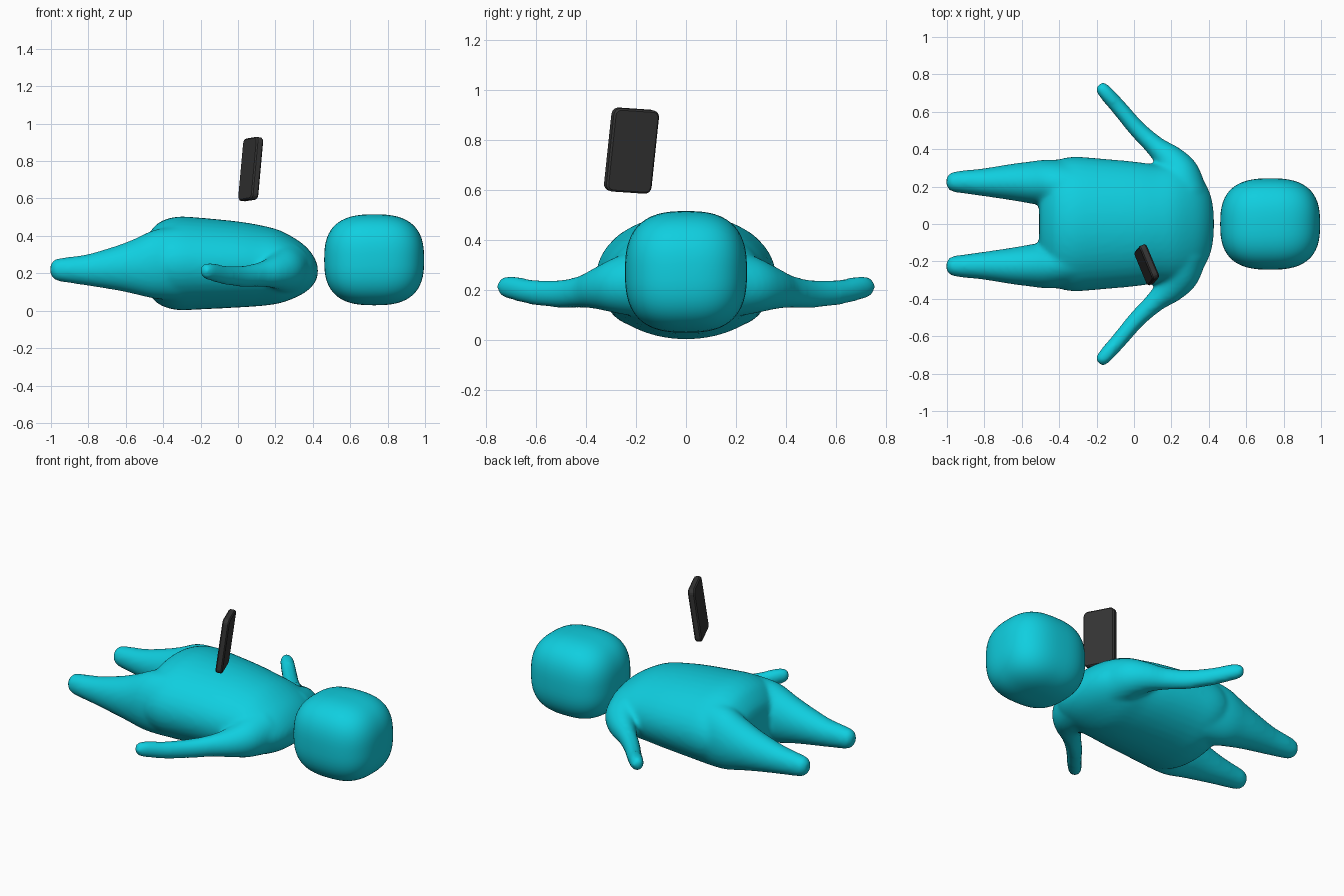
import bpy, bmesh, math
from mathutils import Vector, Matrix

if "Cube" in bpy.data.objects:
    bpy.data.objects.remove(bpy.data.objects["Cube"])


def material(name, rgb):
    m = bpy.data.materials.new(name)
    m.diffuse_color = (*rgb, 1)
    m.use_nodes = True
    m.node_tree.nodes["Principled BSDF"].inputs["Base Color"].default_value = m.diffuse_color
    return m


teal = material("teal", (0.005, 0.62, 0.74))
dark = material("dark grey", (0.036, 0.036, 0.036))


def add_object(name, bm, mat):
    bmesh.ops.recalc_face_normals(bm, faces=bm.faces)
    me = bpy.data.meshes.new(name)
    bm.to_mesh(me)
    bm.free()
    me.materials.append(mat)
    ob = bpy.data.objects.new(name, me)
    bpy.context.collection.objects.link(ob)
    return ob


def refine(rows, n=4):
    """Smooth curve through the section rows."""
    out = []
    for i in range(len(rows) - 1):
        p = [rows[max(0, min(len(rows) - 1, i + k))] for k in (-1, 0, 1, 2)]
        for s in range(n):
            t = s / n
            out.append([b + 0.5 * t * (c - a + t * (2*a - 5*b + 4*c - d + t * (3*(b - c) + d - a)))
                        for a, b, c, d in zip(*p)])
    return out + [list(rows[-1])]


def loft(bm, rows, flip=1, sides=40):
    """Elliptic tube; rows are x, y, z, horizontal radius, vertical radius."""
    rows = refine(rows)
    rings = []
    for i, (x, y, z, rh, rv) in enumerate(rows):
        a, b = rows[max(i - 1, 0)], rows[min(i + 1, len(rows) - 1)]
        side = Vector((a[1] - b[1], b[0] - a[0], 0)).normalized()
        ring = []
        for k in range(sides):
            w = math.tau * k / sides
            p = Vector((x, y, z)) + side * rh * math.cos(w) + Vector((0, 0, rv * math.sin(w)))
            p.y *= flip
            ring.append(bm.verts.new(p))
        rings.append(ring)
    for r, s in zip(rings, rings[1:]):
        for k in range(sides):
            j = (k + 1) % sides
            bm.faces.new((r[k], r[j], s[j], s[k]))
    bm.faces.new(rings[0])
    bm.faces.new(rings[-1])


torso = [(-0.507, 0, 0.25, 0.14, 0.06), (-0.495, 0, 0.25, 0.23, 0.13), (-0.45, 0, 0.252, 0.31, 0.195),
         (-0.40, 0, 0.253, 0.345, 0.23), (-0.32, 0, 0.253, 0.36, 0.25), (-0.2, 0, 0.252, 0.352, 0.245),
         (0, 0, 0.247, 0.334, 0.23), (0.12, 0, 0.241, 0.318, 0.216), (0.22, 0, 0.235, 0.315, 0.196),
         (0.31, 0, 0.227, 0.29, 0.156), (0.37, 0, 0.221, 0.235, 0.115), (0.41, 0, 0.215, 0.155, 0.066),
         (0.427, 0, 0.212, 0.06, 0.022)]
leg = [(-0.33, 0.19, 0.252, 0.15, 0.2), (-0.45, 0.218, 0.248, 0.128, 0.183), (-0.55, 0.222, 0.237, 0.113, 0.149),
       (-0.65, 0.224, 0.228, 0.098, 0.119), (-0.8, 0.223, 0.218, 0.075, 0.085), (-0.9, 0.225, 0.218, 0.063, 0.07),
       (-0.965, 0.225, 0.219, 0.054, 0.06), (-0.99, 0.225, 0.22, 0.042, 0.047), (-1.003, 0.225, 0.22, 0.022, 0.025)]
arm = [(0.25, 0.17, 0.228, 0.14, 0.14), (0.235, 0.27, 0.22, 0.115, 0.115), (0.19, 0.345, 0.208, 0.083, 0.087),
       (0.115, 0.415, 0.194, 0.056, 0.065), (0.02, 0.505, 0.184, 0.047, 0.056), (-0.07, 0.61, 0.19, 0.043, 0.051),
       (-0.14, 0.69, 0.207, 0.041, 0.048), (-0.175, 0.728, 0.212, 0.035, 0.04), (-0.19, 0.743, 0.214, 0.019, 0.022)]

# body: torso, legs and arms fused into one soft skin
bm = bmesh.new()
loft(bm, torso)
for side in (1, -1):
    loft(bm, leg, side)
    loft(bm, arm, side)
body = add_object("body", bm, teal)
rem = body.modifiers.new("fuse", 'REMESH')
rem.mode = 'VOXEL'
rem.voxel_size = 0.013
rem.use_smooth_shade = True
soft = body.modifiers.new("soften", 'SMOOTH')
soft.factor = 0.5
soft.iterations = 10

# head: rounded cube
bm = bmesh.new()
bmesh.ops.create_cube(bm, size=2)
bmesh.ops.subdivide_edges(bm, edges=bm.edges[:], cuts=15, use_grid_fill=True)
for v in bm.verts:
    d = v.co.normalized()
    d /= sum(abs(c) ** 2.7 for c in d) ** (1 / 2.7)
    v.co = Vector((0.728 + 0.267 * d.x, 0.244 * d.y, 0.272 + 0.243 * d.z))
for f in bm.faces:
    f.smooth = True
add_object("head", bm, teal)

# phone: thin slab with rounded corners, tilted above the body
bm = bmesh.new()
bmesh.ops.create_cube(bm, size=1)
bmesh.ops.scale(bm, vec=(0.196, 0.336, 0.04), verts=bm.verts)
corners = [e for e in bm.edges if abs(e.verts[0].co.z - e.verts[1].co.z) > 0.01]
bmesh.ops.bevel(bm, geom=corners, offset=0.028, segments=4, profile=0.5, affect='EDGES')
rim = [e for e in bm.edges if abs(e.verts[0].co.z - e.verts[1].co.z) < 0.001]
bmesh.ops.bevel(bm, geom=rim, offset=0.007, segments=1, profile=0.5, affect='EDGES')
up = Vector((0.03, 0.035, 0.33)).normalized()
across = Vector((-0.075, 0.18, -0.01))
across = (across - up * across.dot(up)).normalized()
frame = Matrix((across, up, across.cross(up))).transposed().to_4x4()
frame.translation = (0.068, -0.218, 0.757)
bmesh.ops.transform(bm, matrix=frame, verts=bm.verts)
add_object("phone", bm, dark)
